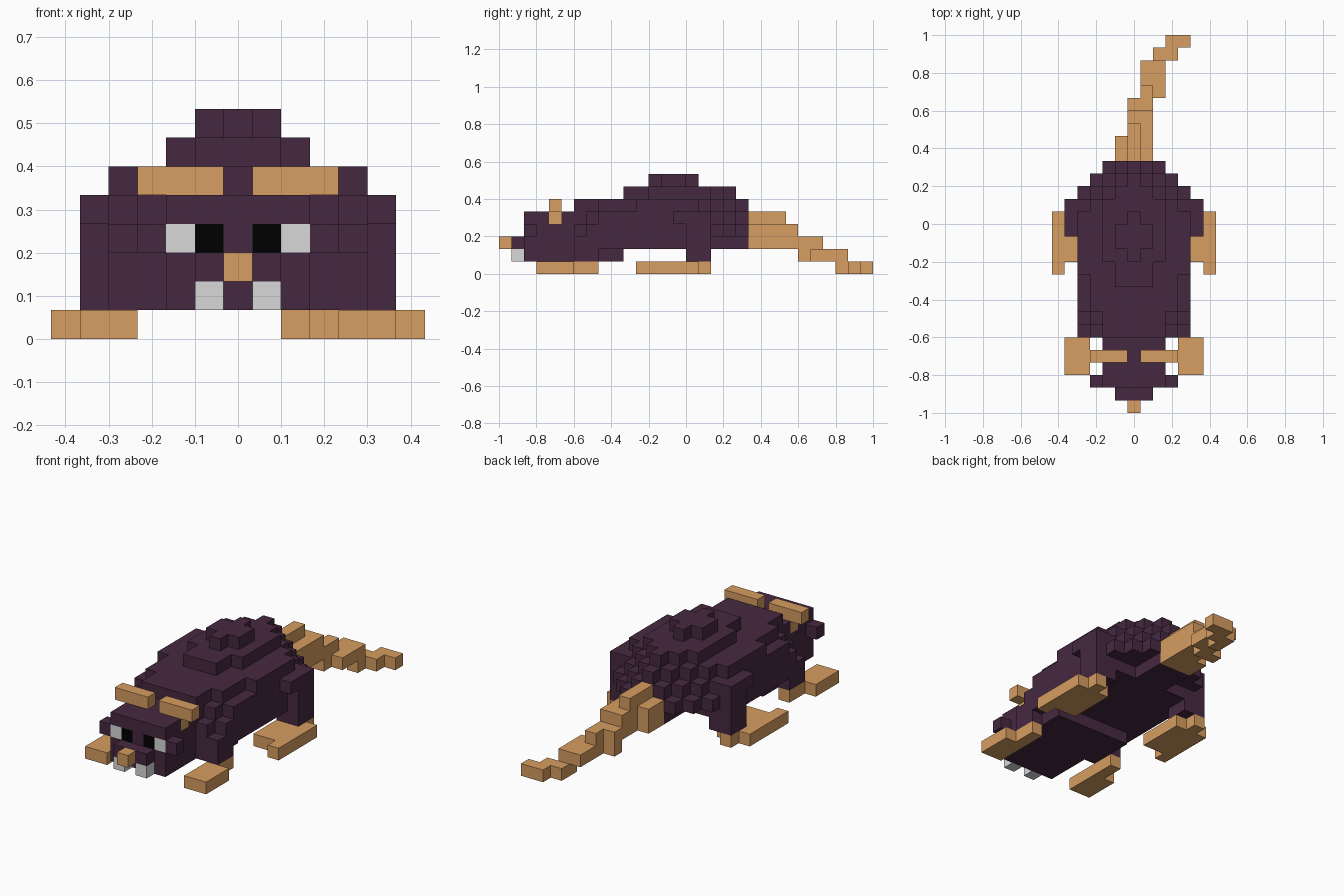
import bpy
import bmesh
import math

if "Cube" in bpy.data.objects:
    bpy.data.objects.remove(bpy.data.objects["Cube"], do_unlink=True)

U = 1 / 15  # edge of one block


def material(name, rgb):
    m = bpy.data.materials.new(name)
    m.use_nodes = True
    m.diffuse_color = (*rgb, 1)
    bsdf = m.node_tree.nodes["Principled BSDF"]
    bsdf.inputs["Base Color"].default_value = (*rgb, 1)
    bsdf.inputs["Roughness"].default_value = 0.9
    return m


FUR = material("dark_purple_fur", (0.061, 0.022, 0.052))
SKIN = material("tan_skin", (0.68, 0.34, 0.122))
WHITE = material("pale_grey", (0.69, 0.69, 0.69))
BLACK = material("black", (0.0, 0.0, 0.0))


def box(i0, i1, j0, j1, k0, k1):
    """Block cells in an inclusive range: i across, j front to back, k up."""
    return {(i, j, k) for i in range(i0, i1 + 1)
            for j in range(j0, j1 + 1) for k in range(k0, k1 + 1)}


def mirror(cells):
    return {(-i, j, k) for i, j, k in cells}


def layers(table):
    """Symmetric cells: height -> list of (distance from middle, first j, last j)."""
    cells = set()
    for k, rows in table.items():
        for i, j0, j1 in rows:
            cells |= box(i, i, j0, j1, k, k) | box(-i, -i, j0, j1, k, k)
    return cells


def build(name, cells, mat):
    """Outer skin of a set of blocks, with flat areas merged."""
    bm = bmesh.new()
    verts = {}

    def vert(p):
        if p not in verts:
            verts[p] = bm.verts.new(((p[0] - 0.5) * U, p[1] * U - 1, p[2] * U))
        return verts[p]

    for c in cells:
        for axis in range(3):
            for side in (0, 1):
                n = list(c)
                n[axis] += 2 * side - 1
                if tuple(n) in cells:
                    continue
                a, b = (axis + 1) % 3, (axis + 2) % 3
                quad = []
                for da, db in ((0, 0), (1, 0), (1, 1), (0, 1)):
                    p = list(c)
                    p[axis] += side
                    p[a] += da
                    p[b] += db
                    quad.append(vert(tuple(p)))
                bm.faces.new(quad if side else quad[::-1])
    bmesh.ops.dissolve_limit(bm, angle_limit=math.radians(1),
                             verts=bm.verts, edges=bm.edges)
    mesh = bpy.data.meshes.new(name)
    bm.to_mesh(mesh)
    bm.free()
    mesh.materials.append(mat)
    ob = bpy.data.objects.new(name, mesh)
    bpy.context.collection.objects.link(ob)
    return ob


# Face details
eye_white = box(2, 2, 2, 2, 3, 3)
pupil = box(1, 1, 2, 2, 3, 3)
tooth = box(1, 1, 1, 1, 1, 1)
ear = box(1, 3, 4, 4, 5, 5) | box(2, 2, 4, 4, 4, 4)

# Rounded torso in stepped layers, tucked in under the rump
torso = layers({
    1: [(0, 6, 9), (1, 6, 9), (2, 6, 9), (3, 6, 9)],
    2: [(0, 6, 19), (1, 6, 19), (2, 6, 16), (3, 6, 16), (4, 6, 16), (5, 15, 16)],
    3: [(0, 6, 19), (1, 6, 19), (2, 6, 19), (3, 6, 18), (4, 7, 17), (5, 15, 16)],
    4: [(0, 6, 19), (1, 6, 19), (2, 6, 18), (3, 7, 17), (4, 8, 16), (5, 14, 16)],
    5: [(0, 6, 19), (1, 6, 18), (2, 6, 17), (3, 8, 16), (4, 11, 15)],
    6: [(0, 10, 18), (1, 10, 17), (2, 12, 16)],
    7: [(0, 12, 15), (1, 13, 14)],
})

# Head with cheeks and snout, leaving room for eyes and ears
head = box(-2, 2, 2, 5, 1, 4) | box(-3, 3, 2, 2, 3, 3) | box(-1, 1, 1, 1, 2, 2)
for part in (eye_white, pupil, ear):
    head -= part | mirror(part)

# Tail bending to one side as it drops
tail = (box(0, 0, 20, 22, 4, 4) | box(-1, 1, 20, 21, 2, 3) | box(0, 1, 22, 23, 2, 3)
        | box(0, 1, 24, 24, 1, 2) | box(1, 1, 25, 25, 2, 2) | box(1, 2, 25, 27, 1, 1)
        | box(2, 2, 27, 27, 0, 0) | box(2, 3, 28, 28, 0, 0) | box(3, 4, 29, 29, 0, 0))

build("torso", torso, FUR)
build("head", head, FUR)
build("tail", tail, SKIN)
build("nose", box(0, 0, 0, 0, 2, 2), SKIN)

# Paired parts
pairs = {
    "eye_white": (eye_white, WHITE),
    "pupil": (pupil, BLACK),
    "tooth": (tooth, WHITE),
    "ear": (ear, SKIN),
    "front_leg": (box(4, 4, 6, 7, 1, 1), FUR),
    "rear_leg": (box(4, 5, 15, 16, 1, 1), FUR),
    "front_foot": (box(4, 4, 3, 7, 0, 0) | box(5, 5, 3, 5, 0, 0), SKIN),
    "rear_foot": (box(4, 4, 12, 15, 0, 0) | box(5, 5, 12, 16, 0, 0)
                  | box(6, 6, 11, 15, 0, 0), SKIN),
}
for name, (cells, mat) in pairs.items():
    build("left_" + name, cells, mat)
    build("right_" + name, mirror(cells), mat)
